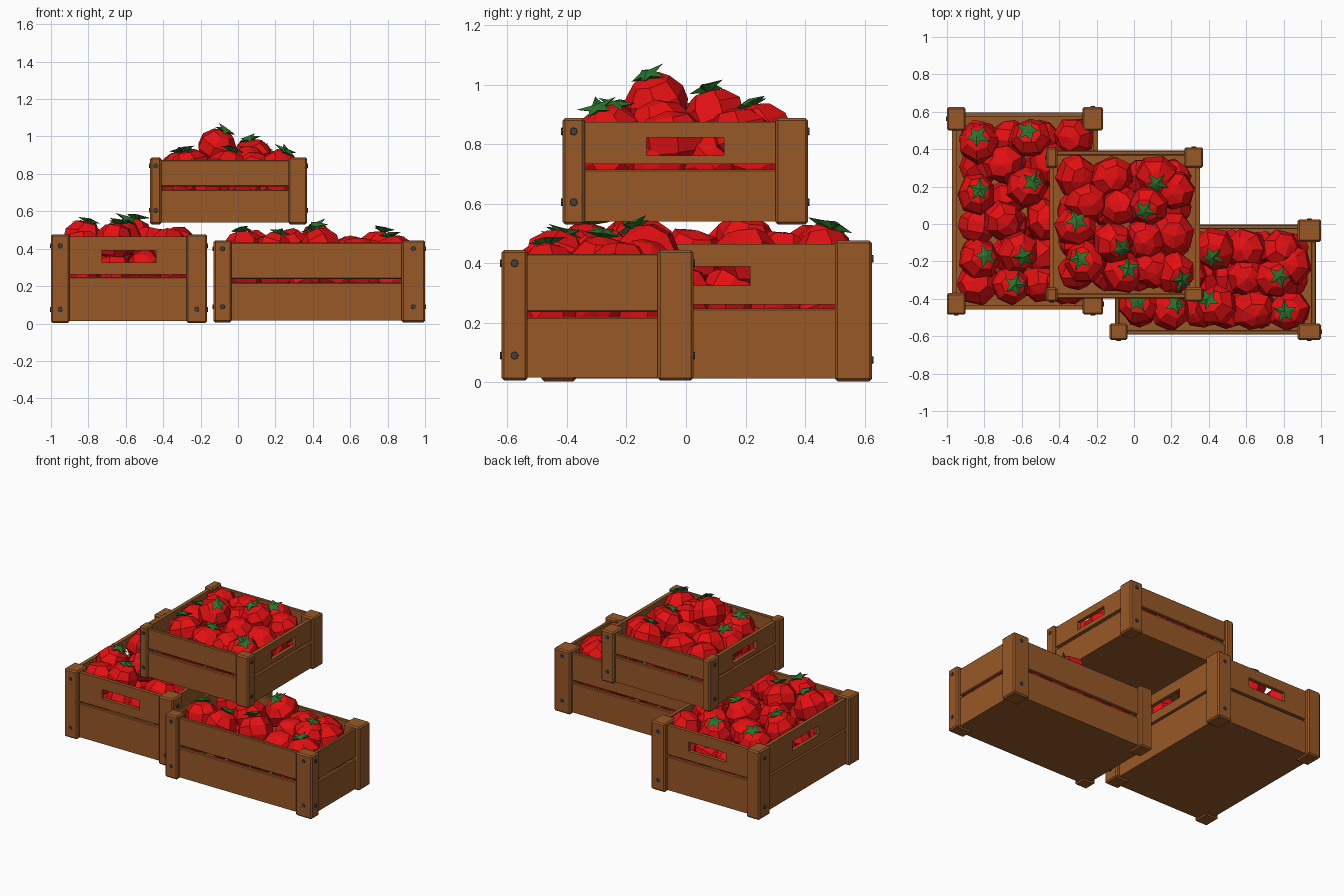
import bpy, bmesh, math, random
from mathutils import Vector, Matrix

if "Cube" in bpy.data.objects:
    bpy.data.objects.remove(bpy.data.objects["Cube"])

random.seed(4)


def material(name, rgb):
    m = bpy.data.materials.new(name)
    m.diffuse_color = (*rgb, 1)
    m.use_nodes = True
    m.node_tree.nodes["Principled BSDF"].inputs["Base Color"].default_value = m.diffuse_color
    return m


WOOD = material("warm wood", (0.31, 0.098, 0.02))
RED = material("tomato red", (0.78, 0.005, 0.006))
GREEN = material("leaf green", (0.022, 0.17, 0.025))
IRON = material("nail grey", (0.05, 0.05, 0.055))


def finish(bm, name, mat, bevel=0):
    bmesh.ops.recalc_face_normals(bm, faces=bm.faces)
    me = bpy.data.meshes.new(name)
    bm.to_mesh(me)
    bm.free()
    me.materials.append(mat)
    ob = bpy.data.objects.new(name, me)
    bpy.context.collection.objects.link(ob)
    if bevel:
        b = ob.modifiers.new("bevel", 'BEVEL')
        b.width = bevel
        b.segments = 1
        b.limit_method = 'ANGLE'
    return ob


def box(name, lo, hi, bevel=0.005):
    lo, hi = Vector(lo), Vector(hi)
    bm = bmesh.new()
    bmesh.ops.create_cube(bm, size=1)
    for v in bm.verts:
        v.co = (lo + hi) / 2 + Vector(a * b for a, b in zip(v.co, hi - lo))
    return finish(bm, name, WOOD, bevel)


def pierced_board(name, us, zs, w0, w1, along_x):
    """Board with a hand hole: a 3 x 3 grid without its middle, extruded."""
    place = lambda u, w, z: (u, w, z) if along_x else (w, u, z)
    bm = bmesh.new()
    g = [[bm.verts.new(place(u, w0, z)) for u in us] for z in zs]
    fs = [bm.faces.new((g[j][i], g[j][i + 1], g[j + 1][i + 1], g[j + 1][i]))
          for j in range(3) for i in range(3) if (i, j) != (1, 1)]
    out = bmesh.ops.extrude_face_region(bm, geom=fs, use_keep_orig=True)
    d = Vector(place(0, w1 - w0, 0))
    for v in out["geom"]:
        if isinstance(v, bmesh.types.BMVert):
            v.co += d
    return finish(bm, name, WOOD)


def nail(bm, pos, normal):
    rot = Vector(normal).to_track_quat('Z', 'Y').to_matrix().to_4x4()
    bmesh.ops.create_cone(bm, cap_ends=True, segments=8, radius1=0.014, radius2=0.012,
                          depth=0.01, matrix=Matrix.Translation(pos) @ rot)


def crate(name, x0, x1, y0, y1, z0, z1, posts, gap, inset, holes, hole_half, hole_z, nail_z):
    """posts: (left, right) post width in x and (front, back) post width in y."""
    (wl, wr), (wf, wb) = posts
    # corner posts
    for sx, xa, xb in (("left", x0, x0 + wl), ("right", x1 - wr, x1)):
        for sy, ya, yb in (("front", y0, y0 + wf), ("back", y1 - wb, y1)):
            box(f"{name}_post_{sy}_{sx}", (xa, ya, z0), (xb, yb, z1), 0.009)
    a, b, c, d = x0 + inset, x1 - inset, y0 + inset, y1 - inset
    t = 0.025
    # floor
    box(f"{name}_floor", (a, c, z0 + 0.01), (b, d, z0 + 0.03), 0)
    # two slats on each side, the upper ones with hand holes where listed
    low, high = (z0 + 0.012, gap[0]), (gap[1], z1 - 0.013)
    for side, axis, w in (("front", 1, c), ("back", 1, d - t), ("left", 0, a), ("right", 0, b - t)):
        u0, u1 = (a + 0.01, b - 0.01) if axis else (c + 0.01, d - 0.01)
        for level, (p, q) in (("lower", low), ("upper", high)):
            label = f"{name}_{side}_{level}_slat"
            if level == "upper" and side in holes:
                m = (u0 + u1) / 2
                h = hole_half
                pierced_board(label, (u0, m - h, m + h, u1), (p, *hole_z, q), w, w + t, axis)
            elif axis:
                box(label, (u0, w, p), (u1, w + t, q))
            else:
                box(label, (w, u0, p), (w + t, u1, q))
    # nail heads on the left-hand post of every side, and on both front posts
    bm = bmesh.new()
    for z in nail_z:
        nail(bm, (x0 + wl / 2, y0, z), (0, -1, 0))
        nail(bm, (x1, y0 + wf / 2, z), (1, 0, 0))
        nail(bm, (x1 - wr / 2, y1, z), (0, 1, 0))
        nail(bm, (x0, y1 - wb / 2, z), (-1, 0, 0))
    if name != "top_crate":
        nail(bm, (x1 - wr / 2, y0, nail_z[0]), (0, -1, 0))
    if name == "right_crate":
        nail(bm, (x1 - wr / 2, y0, nail_z[1]), (0, -1, 0))
    finish(bm, f"{name}_nails", IRON)


def tomato(bm, pos, r, rot):
    m = Matrix.Translation(pos) @ rot @ Matrix.Diagonal((random.uniform(1, 1.12), 1, 0.92, 1))
    vs = bmesh.ops.create_uvsphere(bm, u_segments=7, v_segments=5, radius=r, matrix=m)["verts"]
    for v in vs:
        v.co += Vector(random.uniform(-1, 1) for _ in range(3)) * 0.006


def leaf_star(bm, pos, r, rot):
    """Five pointed leaves with a raised middle, resting on the tomato."""
    top = r * 0.92
    m = Matrix.Translation(pos) @ rot
    centre = bm.verts.new(m @ Vector((0, 0, top + 0.022)))
    ring = []
    for i in range(10):
        rad = 0.03 if i % 2 else random.uniform(0.058, 0.075)
        z = top + (0.012 if i % 2 else random.uniform(-0.004, 0.022))
        ang = i * math.pi / 5
        ring.append(bm.verts.new(m @ Vector((rad * math.cos(ang), rad * math.sin(ang), z))))
    base = bm.verts.new(m @ Vector((0, 0, top - 0.01)))
    for p, q in zip(ring, ring[1:] + ring[:1]):
        bm.faces.new((centre, p, q))
        bm.faces.new((base, q, p))


def fill(name, x0, x1, y0, y1, z, heap):
    """Hidden lower layer on a grid, then the visible heap (x, y, top, leafy)."""
    reds, greens = bmesh.new(), bmesh.new()
    spin = lambda tilt: (Matrix.Rotation(random.uniform(-tilt, tilt), 4, 'X')
                         @ Matrix.Rotation(random.uniform(-tilt, tilt), 4, 'Y')
                         @ Matrix.Rotation(random.uniform(0, 6.28), 4, 'Z'))
    r = 0.105
    nx, ny = round((x1 - x0) / 0.18), round((y1 - y0) / 0.18)
    for i in range(nx):
        for j in range(ny):
            pos = (x0 + r + 0.012 + (x1 - x0 - 2 * r - 0.024) * i / (nx - 1),
                   y0 + r + 0.012 + (y1 - y0 - 2 * r - 0.024) * j / (ny - 1),
                   z + random.uniform(-0.015, 0.015))
            tomato(reds, pos, r, spin(3))
    for x, y, top, leafy in heap:
        rr = random.uniform(0.104, 0.118)
        rot = spin(0.4)
        pos = Vector((min(max(x, x0 + rr), x1 - rr), min(max(y, y0 + rr), y1 - rr), top - rr * 0.93))
        tomato(reds, pos, rr, rot)
        if leafy:
            leaf_star(greens, pos, rr, rot)
    finish(reds, f"{name}_tomatoes", RED)
    finish(greens, f"{name}_leaves", GREEN)


# left crate, long in y
crate("left_crate", -1.0, -0.165, -0.485, 0.625, 0.003, 0.477, ((0.1, 0.11), (0.115, 0.125)),
      (0.248, 0.262), 0.028, ("front", "back", "left", "right"), 0.145, (0.325, 0.39), (0.075, 0.415))
fill("left_crate", -0.95, -0.21, -0.435, 0.575, 0.28, [
    (-0.83, 0.43, 0.53, 1), (-0.55, 0.46, 0.53, 1), (-0.31, 0.48, 0.52, 0), (-0.84, 0.16, 0.53, 1),
    (-0.57, 0.2, 0.57, 1), (-0.32, 0.2, 0.52, 0), (-0.7, 0.02, 0.51, 0), (-0.47, 0.02, 0.52, 0),
    (-0.83, -0.19, 0.55, 1), (-0.62, -0.15, 0.56, 1), (-0.66, -0.34, 0.54, 1), (-0.37, -0.35, 0.51, 0),
    (-0.87, -0.35, 0.5, 0), (-0.3, -0.12, 0.51, 0), (-0.7, 0.32, 0.51, 0), (-0.44, 0.32, 0.51, 0)])

# right crate, long in x
crate("right_crate", -0.13, 1.0, -0.62, 0.025, 0.006, 0.445, ((0.095, 0.125), (0.088, 0.12)),
      (0.22, 0.237), 0.028, (), 0, (0, 0), (0.09, 0.4))
fill("right_crate", -0.08, 0.95, -0.57, -0.025, 0.25, [
    (0.19, -0.5, 0.49, 1), (0.43, -0.11, 0.53, 1), (0.44, -0.44, 0.51, 1), (0.6, -0.28, 0.47, 0),
    (0.75, -0.29, 0.5, 1), (0.78, -0.1, 0.48, 0), (0.64, -0.49, 0.46, 0), (0.83, -0.47, 0.47, 1),
    (0.02, -0.43, 0.5, 1), (0.08, -0.18, 0.5, 0), (0.28, -0.27, 0.51, 0), (0.6, -0.1, 0.47, 0),
    (0.9, -0.22, 0.48, 0)])

# top crate, resting on the heaps
crate("top_crate", -0.47, 0.37, -0.415, 0.41, 0.53, 0.888, ((0.06, 0.1), (0.075, 0.11)),
      (0.715, 0.733), 0.018, ("left", "right"), 0.13, (0.762, 0.822), (0.605, 0.843))
fill("top_crate", -0.425, 0.325, -0.37, 0.365, 0.73, [
    (-0.31, 0.28, 0.92, 0), (-0.12, 0.28, 0.93, 0), (0.12, 0.27, 0.94, 1), (0.25, 0.18, 0.93, 0),
    (-0.25, 0.12, 0.94, 0), (-0.07, 0.1, 0.93, 0), (0.08, 0.1, 0.99, 1), (-0.31, -0.01, 0.92, 1),
    (-0.11, -0.1, 1.04, 1), (0.06, -0.08, 0.95, 0), (0.24, -0.05, 0.92, 0), (-0.26, -0.2, 0.93, 1),
    (-0.06, -0.28, 0.93, 1), (0.24, -0.26, 0.93, 1), (0.1, -0.24, 0.92, 0), (-0.11, -0.1, 0.93, 0)])
